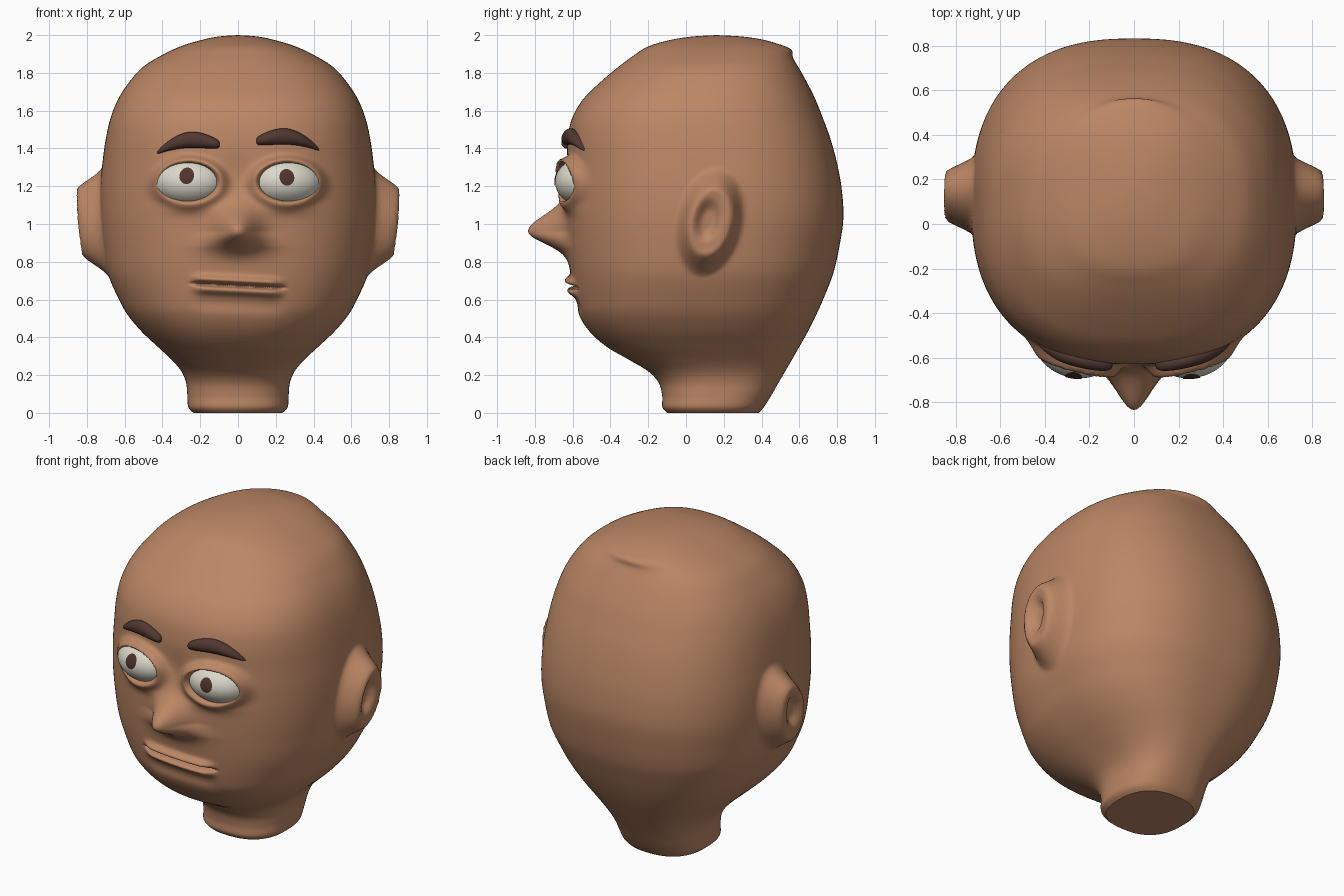
import bpy, bmesh
from math import sin, cos, pi, exp, sqrt
from mathutils import Matrix, Vector

cube = bpy.data.objects.get("Cube")
if cube:
    bpy.data.objects.remove(cube, do_unlink=True)


def material(name, rgb):
    m = bpy.data.materials.new(name)
    m.use_nodes = True
    m.diffuse_color = (*rgb, 1)
    m.node_tree.nodes["Principled BSDF"].inputs["Base Color"].default_value = (*rgb, 1)
    m.node_tree.nodes["Principled BSDF"].inputs["Roughness"].default_value = 0.7
    return m


skin = material("skin brown", (0.50, 0.24, 0.13))
white = material("eye white", (0.72, 0.69, 0.60))
hair = material("brow brown", (0.085, 0.04, 0.032))
iris = material("pupil brown", (0.08, 0.033, 0.025))


def finish(name, bm, mat, matrix=None):
    bmesh.ops.remove_doubles(bm, verts=bm.verts, dist=0.0004)
    bmesh.ops.recalc_face_normals(bm, faces=bm.faces)
    if matrix:
        bm.transform(matrix)
    for f in bm.faces:
        f.smooth = len(f.verts) < 5
    mesh = bpy.data.meshes.new(name)
    bm.to_mesh(mesh)
    bm.free()
    mesh.materials.append(mat)
    obj = bpy.data.objects.new(name, mesh)
    bpy.context.collection.objects.link(obj)
    return obj


def loft(rings, caps=True):
    """Skin a list of closed rings of points."""
    bm = bmesh.new()
    rows = [[bm.verts.new(p) for p in ring] for ring in rings]
    n = len(rows[0])
    for a, b in zip(rows, rows[1:]):
        for i in range(n):
            j = (i + 1) % n
            bm.faces.new((a[i], a[j], b[j], b[i]))
    if caps:
        bm.faces.new(rows[0])
    return bm


def catmull(a, b, c, d, t):
    return [0.5 * (2 * q + (r - p) * t + (2 * p - 5 * q + 4 * r - s) * t * t
                   + (3 * q - p - 3 * r + s) * t ** 3) for p, q, r, s in zip(a, b, c, d)]


def bump(v, centre, width):
    return exp(-((v - centre) / width) ** 2)


def step(lo, hi, v):
    t = min(1, max(0, (v - lo) / (hi - lo)))
    return t * t * (3 - 2 * t)


# Skull profile: height, half width, front, back
PROFILE = [
    (0.0, .235, -.10, .385), (0.03, .263, -.125, .412), (0.09, .268, -.126, .45),
    (0.16, .275, -.145, .49), (0.22, .30, -.20, .525), (0.28, .35, -.30, .56),
    (0.35, .425, -.42, .60), (0.43, .51, -.51, .645), (0.52, .585, -.568, .69),
    (0.61, .635, -.592, .73), (0.74, .69, -.612, .78), (0.88, .715, -.627, .812),
    (1.03, .73, -.636, .833), (1.18, .73, -.636, .825), (1.32, .718, -.632, .80),
    (1.45, .70, -.627, .765), (1.56, .675, -.603, .725), (1.66, .635, -.545, .685),
    (1.75, .577, -.455, .64), (1.83, .505, -.36, .595), (1.89, .41, -.28, .555),
    (1.94, .305, -.20, .50), (1.975, .19, -.08, .41), (1.993, .10, .04, .29), (2.0, 0, .16, .16)]
SQUARE = 2.45
EYE_X, EYE_Z = 0.26, 1.223


def sculpt(x, y, z, front):
    """Push the plain skull into nose, eyelids, lips and ears."""
    ax, out = abs(x), 0
    if front:
        # nose
        dz = z - 0.96
        tall = bump(dz, 0, 0.115 if dz > 0 else 0.088)
        wide = 0.105 + 0.55 * min(0.08, max(0, -dz))
        out += 0.203 * tall * bump(x, 0, wide)
        # eye sockets with raised lids
        e = sqrt(((ax - EYE_X) / 0.15) ** 2 + ((z - EYE_Z) / 0.101) ** 2)
        upper = step(-0.06, 0.06, z - EYE_Z)
        out += (0.04 + 0.022 * upper) * bump(e, 1.12, 0.15 if e < 1.12 else 0.30 - 0.08 * upper)
        out -= 0.09 * (1 - step(0.80, 1.0, e))
        # bags under the eyes and a shallow nose bridge
        out += 0.014 * bump(ax, EYE_X, 0.13) * bump(z, 1.08, 0.035)
        out -= 0.012 * bump(x, 0, 0.08) * bump(z, 1.26, 0.09)
        # lips
        m = z - 0.673 + 0.05 * x
        span = 1 - step(0.17, 0.27, ax)
        out += span * (0.034 * bump(m, 0.027, 0.022) + 0.03 * bump(m, -0.027, 0.024)
                       - 0.062 * bump(m, 0, 0.009))
        out -= 0.01 * span * bump(m, -0.10, 0.04)
    else:
        # crease at the crown
        out -= 0.035 * bump(x, 0, 0.2) * bump(z, 1.925, 0.03)
    # ears: raised ovals with a hollow and a rim
    ey = y - 0.125 - 0.14 * (z - 1.0)
    e = sqrt((ey / 0.125) ** 2 + ((z - 1.01) / 0.205) ** 2)
    side = 0
    if ax > 0.4:
        side = 0.112 * (1 - step(0.80, 1.45, e)) * (1 + 0.22 * (z - 1.0))
        hollow = sqrt(((ey + 0.012) / 0.075) ** 2 + ((z - 1.02) / 0.13) ** 2)
        side -= 0.04 * (1 - step(0.35, 1.0, hollow))
        side += 0.008 * bump(e, 0.85, 0.15)
    return Vector((x + (side if x > 0 else -side), y - out, z))


# Head
levels = []
last = len(PROFILE) - 1
for k in range(last):
    quad = [PROFILE[min(last, max(0, k + o))] for o in (-1, 0, 1, 2)]
    gap = quad[2][0] - quad[1][0]
    steps = max(5, int(gap / (0.0045 if k == 9 else 0.0095)))
    levels += [catmull(*quad, s / steps) for s in range(steps)]
levels.append(PROFILE[-1])

SEG = 288
rings = []
for z, w, front, back in levels:
    mid, depth = (front + back) / 2, (back - front) / 2
    ring = []
    for i in range(SEG):
        u = 2 * pi * i / SEG
        a = u - 0.3 * sin(u)
        s, c = sin(a), cos(a)
        r = (abs(s) ** SQUARE + abs(c) ** SQUARE) ** (-1 / SQUARE)
        ring.append(sculpt(w * r * s, mid - depth * r * c, z, c > 0))
    rings.append(ring)
finish("head", loft(rings), skin)


def face_y(x):
    return 0.1 - 0.733 * (1 - (abs(x) / 0.71) ** SQUARE) ** (1 / SQUARE)


# Eyes and pupils
BALL = Vector((0.2, 0.172, 0.135))
for name, side, pupil_x, pupil_z in (("left", 1, -0.03, 0.024), ("right", -1, 0.017, 0.032)):
    place = Matrix.Translation((side * 0.255, -0.52, EYE_Z)) @ Matrix.Rotation(side * 0.2, 4, "Z")
    bm = bmesh.new()
    bmesh.ops.create_uvsphere(bm, u_segments=48, v_segments=32, radius=1)
    bm.transform(Matrix.Diagonal((*BALL, 1)))
    finish(name + "_eyeball", bm, white, place)

    discs = []
    for k in range(7):
        disc = []
        for i in range(32):
            px = pupil_x + 0.039 * k / 6 * cos(2 * pi * i / 32)
            pz = pupil_z + 0.044 * k / 6 * sin(2 * pi * i / 32)
            py = BALL.y * sqrt(1 - (px / BALL.x) ** 2 - (pz / BALL.z) ** 2)
            disc.append((px, -py - 0.004, pz))
        discs.append(disc)
    pupil = finish(name + "_pupil", loft(discs, False), iris, place)
    if pupil.data.polygons[0].normal.y > 0:
        pupil.data.flip_normals()

# Eyebrows: distance from the middle, top, bottom
BROW = [(.097, 1.445, 1.435), (.10, 1.463, 1.415), (.15, 1.487, 1.417), (.20, 1.504, 1.420),
        (.25, 1.510, 1.421), (.30, 1.498, 1.418), (.35, 1.472, 1.410), (.40, 1.433, 1.397),
        (.425, 1.405, 1.388), (.431, 1.394, 1.391)]
for name, side, drop in (("left", 1, 0), ("right", -1, 0.018)):
    rings = []
    for x, top, low in BROW:
        half, mid = (top - low) / 2, (top + low) / 2 - drop
        thick = 0.036 * min(1, half / 0.03)
        rings.append([(side * x, face_y(x) + thick * cos(2 * pi * i / 20),
                       mid + half * sin(2 * pi * i / 20)) for i in range(20)])
    brow = finish(name + "_eyebrow", loft(rings), hair)
    smooth = brow.modifiers.new("round", "SUBSURF")
    smooth.levels = smooth.render_levels = 1
